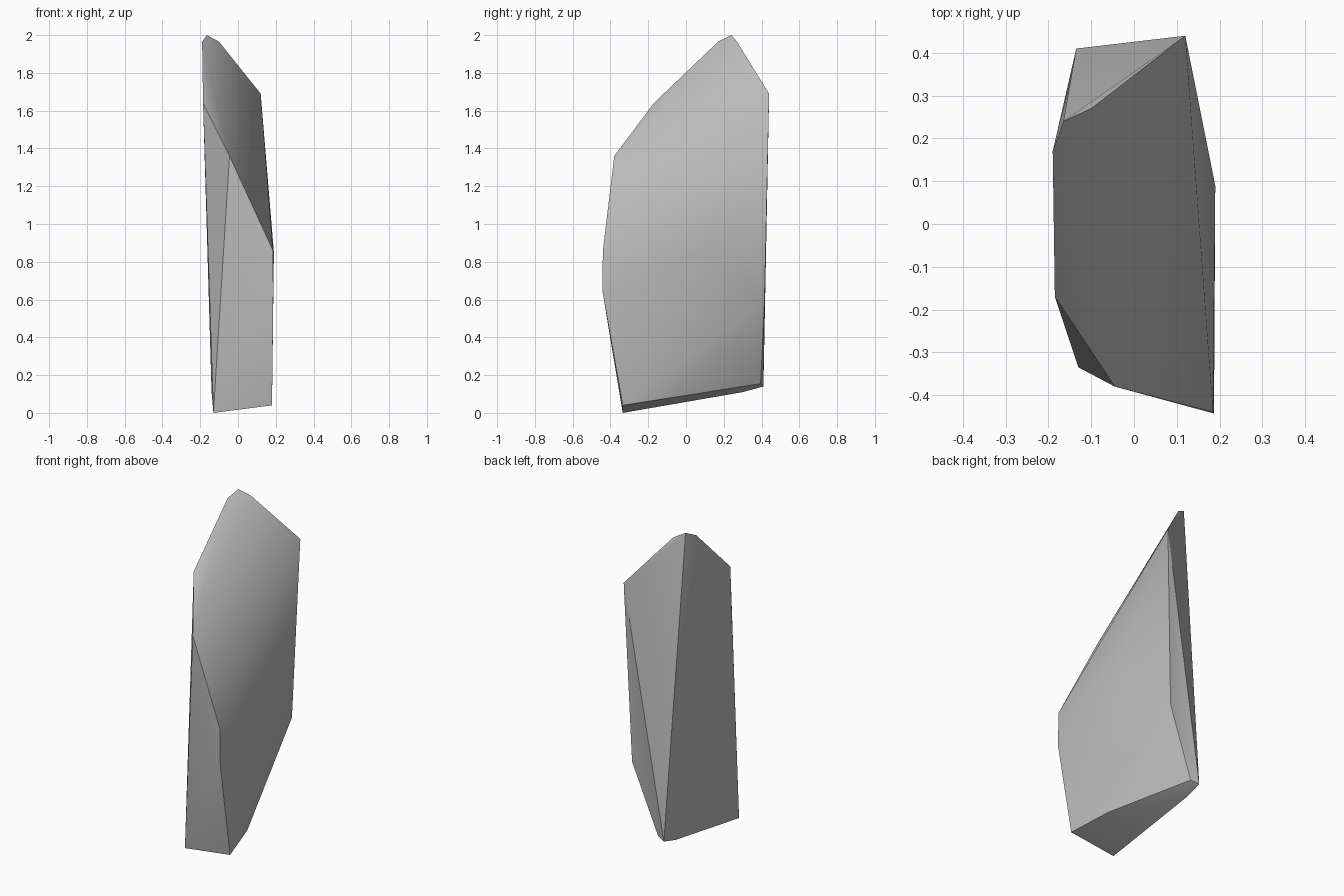
import bpy, bmesh, math

cube = bpy.data.objects.get("Cube")
if cube:
    bpy.data.objects.remove(cube, do_unlink=True)

# Plain grey stone
stone = bpy.data.materials.new("grey_stone")
stone.use_nodes = True
grey = (0.5, 0.5, 0.5, 1)
stone.diffuse_color = grey
stone.node_tree.nodes["Principled BSDF"].inputs["Base Color"].default_value = grey

# Corners of the shard, grouped by part
tip = [(-.165, .24, 2), (-.10, .27, 1.965), (-.19, .17, 1.965)]
shoulder = [(.12, .44, 1.69), (-.185, -.17, 1.64), (-.045, -.38, 1.36)]
belly = [(.185, -.44, .86), (.187, -.443, .65), (.19, .09, .85), (.08, .415, .58)]
foot = [(-.13, -.335, 0), (.18, -.335, .04), (.12, -.08, .08),
        (-.085, .395, .155), (-.14, .3, .11), (-.135, .41, .14)]

# Wrap the corners in a convex skin and merge flat areas
bm = bmesh.new()
for corner in tip + shoulder + belly + foot:
    bm.verts.new(corner)
bmesh.ops.convex_hull(bm, input=bm.verts)
bmesh.ops.dissolve_limit(bm, angle_limit=math.radians(1), verts=bm.verts, edges=bm.edges)
bmesh.ops.recalc_face_normals(bm, faces=bm.faces)
mesh = bpy.data.meshes.new("rock_shard")
bm.to_mesh(mesh)
bm.free()
mesh.materials.append(stone)

shard = bpy.data.objects.new("rock_shard", mesh)
bpy.context.collection.objects.link(shard)
bpy.context.view_layer.objects.active = shard
shard.select_set(True)
bpy.ops.object.shade_smooth_by_angle(angle=math.radians(30))
